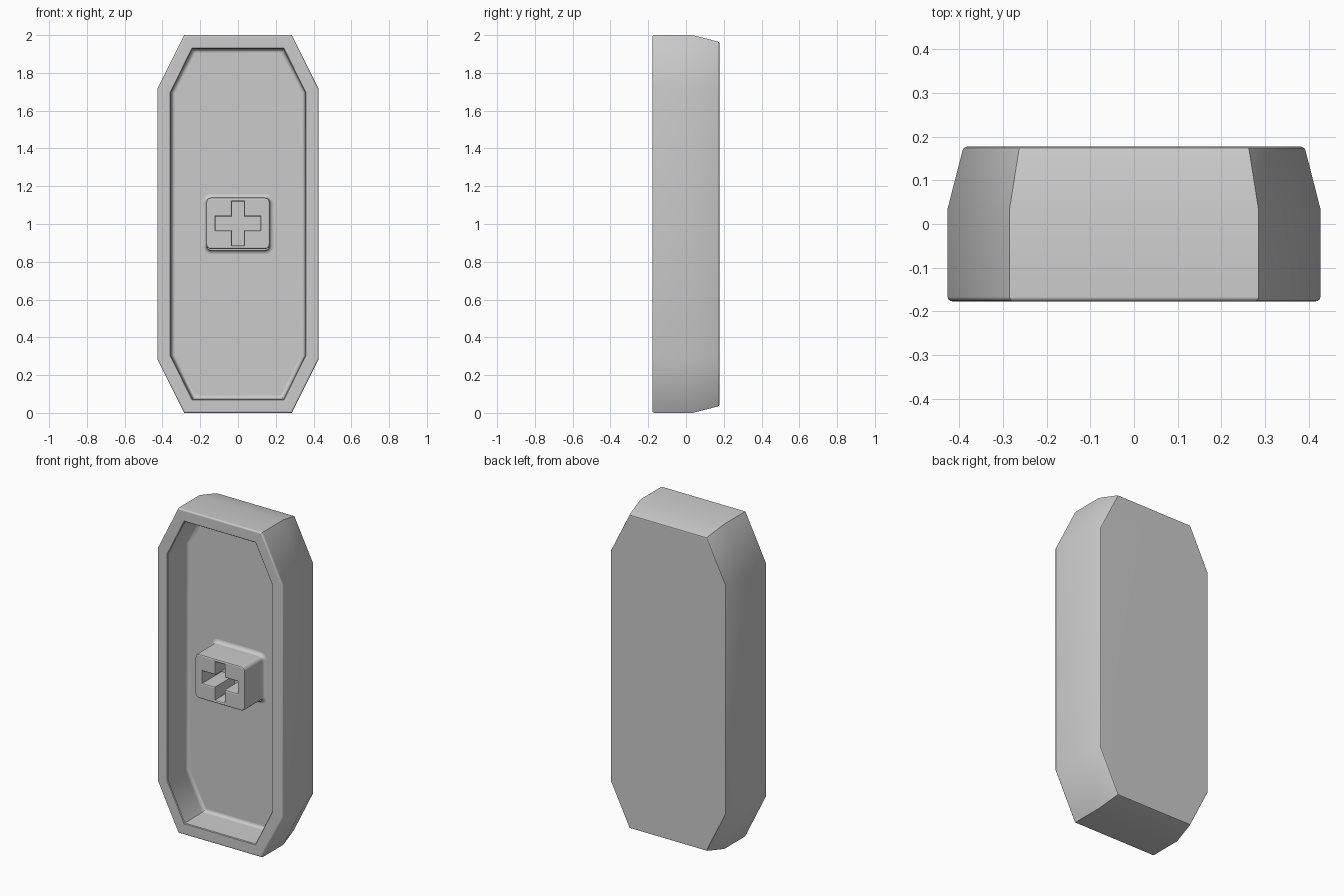
import bpy
import bmesh
import math

if "Cube" in bpy.data.objects:
    bpy.data.objects.remove(bpy.data.objects["Cube"])

FRONT, MID, BACK, FLOOR = -0.177, 0.035, 0.177, 0.013
CENTRE = 1.0

grey = bpy.data.materials.new("plain_grey")
grey.use_nodes = True
colour = (0.6, 0.6, 0.6, 1)
grey.diffuse_color = colour
grey.node_tree.nodes["Principled BSDF"].inputs["Base Color"].default_value = colour


def mirror_corner(quarter):
    """Closed outline from the points of its upper right quarter, top first."""
    right = quarter + [(x, -z) for x, z in reversed(quarter)]
    return right + [(-x, z) for x, z in reversed(right)]


def octagon(d):
    """Long octagon with every side moved inward by d."""
    return mirror_corner([(0.285 - 0.618 * d, 1 - d), (0.427 - d, 0.715 - 0.236 * d)])


def rounded_rect(w, h, r, steps=5):
    angles = [math.pi / 2 * (1 - i / steps) for i in range(steps + 1)]
    return mirror_corner([(w - r + r * math.cos(a), h - r + r * math.sin(a)) for a in angles])


def finish(obj):
    obj.data.materials.clear()
    obj.data.materials.append(grey)
    bpy.ops.object.select_all(action='DESELECT')
    obj.select_set(True)
    bpy.context.view_layer.objects.active = obj
    bpy.ops.object.shade_smooth_by_angle(angle=math.radians(30))
    obj.modifiers.new("flat_faces", 'WEIGHTED_NORMAL').keep_sharp = True


def loft(name, rings, caps):
    """Skin a list of (outline, y) sections."""
    bm = bmesh.new()
    loops = [[bm.verts.new((x, y, z + CENTRE)) for x, z in outline] for outline, y in rings]
    for a, b in zip(loops, loops[1:]):
        for i in range(len(a)):
            j = (i + 1) % len(a)
            bm.faces.new((a[i], a[j], b[j], b[i]))
    if caps:
        bm.faces.new(loops[0])
        bm.faces.new(loops[-1])
    bmesh.ops.recalc_face_normals(bm, faces=bm.faces)
    mesh = bpy.data.meshes.new(name)
    bm.to_mesh(mesh)
    bm.free()
    obj = bpy.data.objects.new(name, mesh)
    bpy.context.collection.objects.link(obj)
    finish(obj)


# Shell: hollow floor, fillet, cavity wall, rounded rim, outer wall, tapered back
quarter_turn = [math.pi / 2 * i / 4 for i in range(5)]
R, E = 0.02, 0.01
rings = [(0.075 + R * (1 - math.sin(a)), FLOOR - R * (1 - math.cos(a))) for a in quarter_turn]
rings += [(0.072, FRONT + 0.004), (0.068, FRONT)]
rings += [(E * (1 - math.sin(a)), FRONT + E * (1 - math.cos(a))) for a in quarter_turn]
rings += [(0, MID), (0.034, BACK - 0.009), (0.037, BACK - 0.003), (0.043, BACK)]
loft("shell", [(octagon(d), y) for d, y in rings], True)

# Stem: rounded block pierced by a cross-shaped socket with softened edges
W, H, SOFT = 0.168, 0.136, 0.008
cross = mirror_corner([(0.033, 0.117), (0.033, 0.037), (0.119, 0.037)])
curve = bpy.data.curves.new("stem", 'CURVE')
curve.dimensions = '2D'
curve.fill_mode = 'BOTH'
curve.extrude = (FLOOR + 0.01 - FRONT) / 2 - SOFT
curve.bevel_depth = SOFT
curve.offset = -SOFT
curve.bevel_resolution = 1
for outline in (rounded_rect(W, H, 0.025), cross[::-1]):
    spline = curve.splines.new('POLY')
    spline.points.add(len(outline) - 1)
    for point, (x, z) in zip(spline.points, outline):
        point.co = (x, z, 0, 1)
    spline.use_cyclic_u = True
stem = bpy.data.objects.new("stem", curve)
bpy.context.collection.objects.link(stem)
stem.rotation_euler = (math.pi / 2, 0, 0)
stem.location = (0, (FRONT + FLOOR + 0.01) / 2, CENTRE + 0.003)
bpy.ops.object.select_all(action='DESELECT')
stem.select_set(True)
bpy.context.view_layer.objects.active = stem
bpy.ops.object.convert(target='MESH')
finish(bpy.context.view_layer.objects.active)

# Fillet where the stem meets the hollow floor
flare = [(R * (1 - math.sin(a)), FLOOR - R * (1 - math.cos(a))) for a in quarter_turn]
loft("stem_fillet", [(rounded_rect(W + d, H + 0.003 + d, 0.025 + d), y) for d, y in flare], False)
